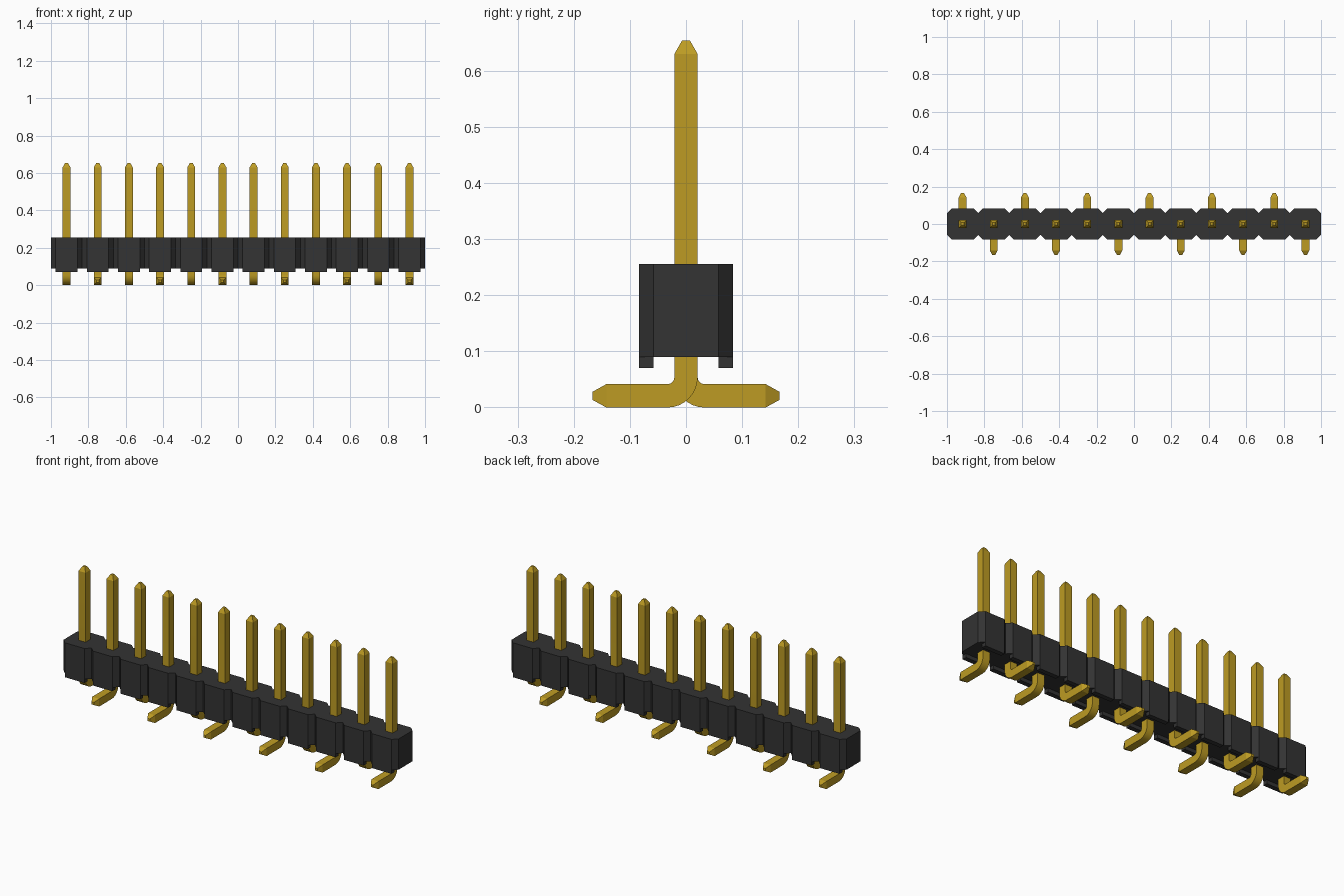
import bpy, bmesh, math
from mathutils import Vector

cube = bpy.data.objects.get("Cube")
if cube:
    bpy.data.objects.remove(cube, do_unlink=True)

COUNT = 12
PITCH = 2 / COUNT
HALF = PITCH / 2          # half width of one housing cell
CHAMFER = 0.025
FLAT = HALF - CHAMFER
BASE, FOOT, TOP = 0.09, 0.07, 0.256
R = 0.0208                # half thickness of a pin
TIP = 0.007
CENTRES = [(i + 0.5) * PITCH - 1 for i in range(COUNT)]


def material(name, colour):
    mat = bpy.data.materials.new(name)
    mat.use_nodes = True
    mat.diffuse_color = colour
    bsdf = mat.node_tree.nodes["Principled BSDF"]
    bsdf.inputs["Base Color"].default_value = colour
    bsdf.inputs["Roughness"].default_value = 0.5
    return mat


def finish(bm, name, mat):
    bmesh.ops.recalc_face_normals(bm, faces=bm.faces)
    mesh = bpy.data.meshes.new(name)
    bm.to_mesh(mesh)
    bm.free()
    mesh.materials.append(mat)
    obj = bpy.data.objects.new(name, mesh)
    bpy.context.collection.objects.link(obj)
    return obj


gold = material("gold", (0.51, 0.33, 0.017, 1))
black = material("black plastic", (0.033, 0.033, 0.033, 1))

# Housing: notched outline of joined octagonal cells, extruded upward
front = [(-1, -FLAT)]
for c in CENTRES:
    front += [(c - FLAT, -HALF), (c + FLAT, -HALF), (c + HALF, -FLAT)]
outline = front + [(-x, -y) for x, y in front]
bm = bmesh.new()
face = bm.faces.new([bm.verts.new((x, y, BASE)) for x, y in outline])
top = bmesh.ops.extrude_face_region(bm, geom=[face], use_keep_orig=True)["geom"]
bmesh.ops.translate(bm, vec=(0, 0, TOP - BASE),
                    verts=[v for v in top if isinstance(v, bmesh.types.BMVert)])
bmesh.ops.triangulate(bm, faces=[f for f in bm.faces if len(f.verts) > 4])
finish(bm, "housing", black)

# Standoff feet along both lower edges
bm = bmesh.new()
for c in CENTRES:
    for side in (-1, 1):
        verts = bmesh.ops.create_cube(bm, size=1)["verts"]
        bmesh.ops.scale(bm, vec=(2 * FLAT, CHAMFER, BASE - FOOT), verts=verts)
        bmesh.ops.translate(bm, vec=(c, side * (HALF - CHAMFER / 2), (BASE + FOOT) / 2),
                            verts=verts)
finish(bm, "standoff_feet", black)

# Pin path: (y, z, angle of travel, half thickness), from the tip down and outward
BEND = 0.033              # radius of the bend centreline
path = [(0, 0.654, 0, TIP), (0, 0.63, 0, R)]
for step in range(9):
    a = math.pi / 2 * step / 8
    path.append((BEND * (1 - math.cos(a)), R + BEND * (1 - math.sin(a)), a, R))
path += [(0.142, R, math.pi / 2, R), (0.167, R, math.pi / 2, TIP)]


def make_pin(name, x, side):
    bm = bmesh.new()
    rings = []
    for y, z, a, r in path:
        across = Vector((0, side * math.cos(a), math.sin(a)))
        centre = Vector((x, side * y, z))
        rings.append([bm.verts.new(centre + Vector((u * r, 0, 0)) + across * v * r)
                      for u, v in ((-1, -1), (1, -1), (1, 1), (-1, 1))])
    for low, high in zip(rings, rings[1:]):
        for i in range(4):
            j = (i + 1) % 4
            bm.faces.new((low[i], low[j], high[j], high[i]))
    bm.faces.new(rings[0])
    bm.faces.new(rings[-1])
    return finish(bm, name, gold)


# Pins alternate between bending to the back and to the front
bpy.ops.object.select_all(action="DESELECT")
for i, c in enumerate(CENTRES):
    pin = make_pin(f"pin_{i + 1}", c, 1 if i % 2 == 0 else -1)
    pin.select_set(True)
    bpy.context.view_layer.objects.active = pin
bpy.ops.object.shade_smooth_by_angle(angle=math.radians(25))
